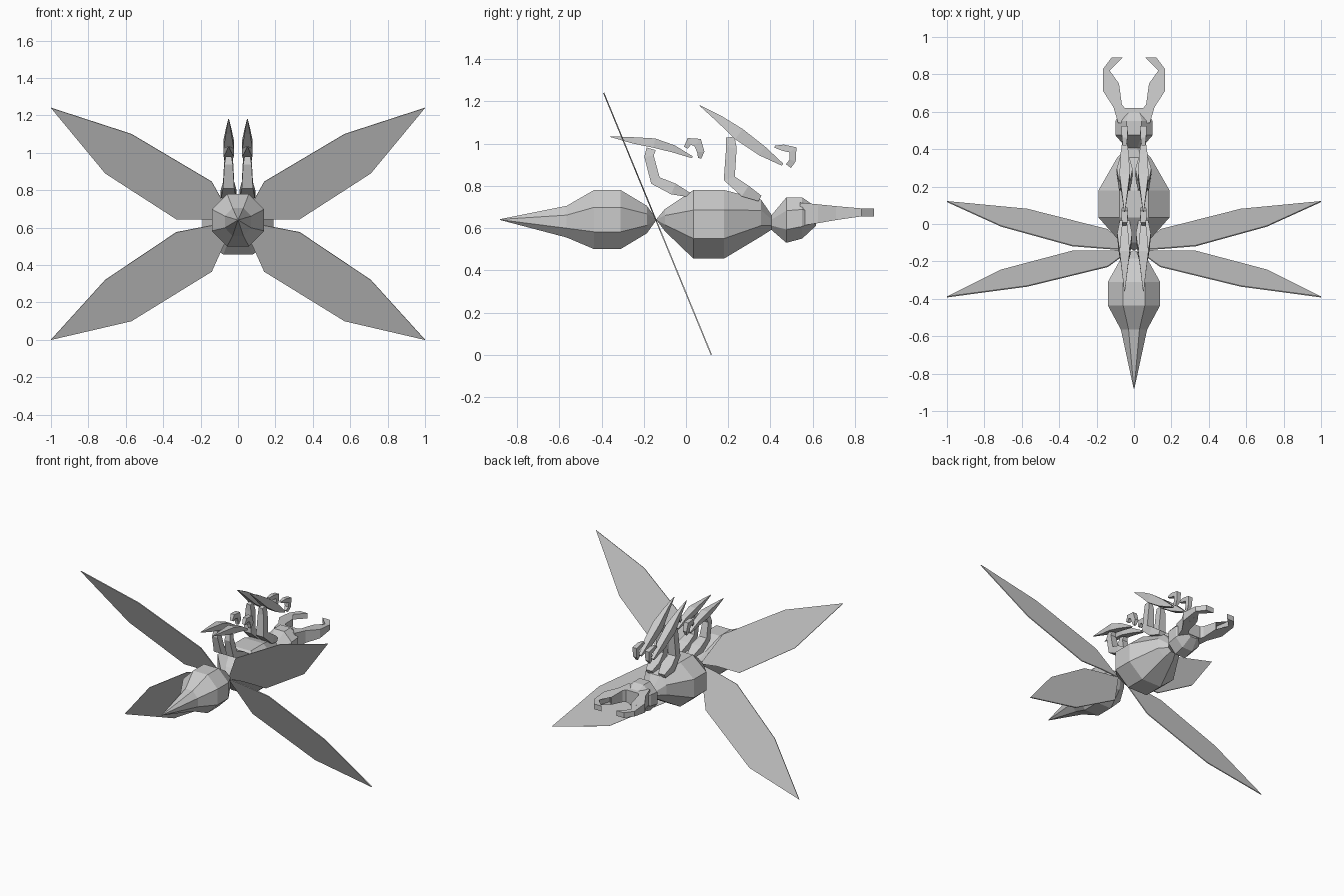
import bpy, bmesh, math
from mathutils import Vector


def finish(name, bm, mirror=False):
    bmesh.ops.recalc_face_normals(bm, faces=bm.faces)
    me = bpy.data.meshes.new(name)
    bm.to_mesh(me)
    bm.free()
    ob = bpy.data.objects.new(name, me)
    bpy.context.collection.objects.link(ob)
    if mirror:
        ob.modifiers.new("mirror", "MIRROR").use_mirror_merge = False
    return ob


def bridge(bm, rings):
    """Skin a list of equal-length point rings and cap both ends."""
    vs = [[bm.verts.new(p) for p in r] for r in rings]
    n = len(vs[0])
    for a, b in zip(vs, vs[1:]):
        for i in range(n):
            j = (i + 1) % n
            bm.faces.new((a[i], a[j], b[j], b[i]))
    bm.faces.new(vs[0])
    bm.faces.new(vs[-1])


def body(name, stations):
    """Octagonal body along y; station = y, bottom z, top z, half width."""
    bm = bmesh.new()
    rings = []
    for y, z0, z1, w in stations:
        ring = []
        for k in range(8):
            a = math.radians(22.5 + 45 * k)
            ring.append((w * math.cos(a) / 0.924, y,
                         (z0 + z1) / 2 + (z1 - z0) / 2 * math.sin(a) / 0.924))
        rings.append(ring)
    bridge(bm, rings)
    finish(name, bm)


def limb(name, path, x=0.05):
    """Square tube in a yz plane; path point = y, z, thickness, width."""
    bm = bmesh.new()
    pts = [Vector((0, p[0], p[1])) for p in path]
    rings = []
    for i, (y, z, t, w) in enumerate(path):
        d = pts[min(i + 1, len(pts) - 1)] - pts[max(i - 1, 0)]
        n = Vector((0, -d.z, d.y)).normalized() * t / 2
        c = pts[i] + Vector((x, 0, 0))
        s = Vector((w / 2, 0, 0))
        rings.append([c + n + s, c + n - s, c - n - s, c - n + s])
    bridge(bm, rings)
    finish(name, bm, True)


# body sections
body("abdomen", [(-0.88, 0.638, 0.642, 0.002), (-0.565, 0.555, 0.705, 0.07),
                 (-0.435, 0.50, 0.78, 0.14), (-0.31, 0.50, 0.78, 0.14),
                 (-0.185, 0.575, 0.705, 0.07), (-0.14, 0.638, 0.642, 0.004)])
body("thorax", [(-0.14, 0.638, 0.642, 0.004), (-0.10, 0.585, 0.69, 0.07),
                (0.035, 0.455, 0.78, 0.19), (0.18, 0.455, 0.78, 0.19),
                (0.355, 0.56, 0.735, 0.09), (0.41, 0.595, 0.655, 0.035)])
body("head", [(0.40, 0.595, 0.655, 0.035), (0.475, 0.53, 0.745, 0.10),
              (0.55, 0.55, 0.745, 0.10), (0.615, 0.61, 0.70, 0.06)])

# jaws: flat outlines that thin toward the tip
jaw = [(0, 0.54), (0.085, 0.54), (0.11, 0.625), (0.165, 0.71), (0.165, 0.83),
       (0.12, 0.89), (0.06, 0.89), (0.13, 0.82), (0.125, 0.70), (0.08, 0.75),
       (0.065, 0.64), (0.05, 0.62), (0, 0.62)]
bm = bmesh.new()
top, low = [], []
for x, y in jaw:
    f = min(1, max(0, (y - 0.55) / 0.26))
    top.append((x, y, 0.72 - 0.027 * f))
    low.append((x, y, 0.61 + 0.045 * f))
bridge(bm, [low, top])
bmesh.ops.triangulate(bm, faces=[f for f in bm.faces if len(f.verts) > 4])
finish("jaws", bm, True)

# wings: four leaves in one tilted plane
lower = [(0.02, 0.63), (0.14, 0.365), (0.57, 0.10), (1.0, 0.0),
         (0.71, 0.32), (0.33, 0.575), (0.15, 0.61)]
upper = [(0.02, 0.63), (0.14, 0.845), (0.57, 1.10), (1.0, 1.24),
         (0.71, 0.89), (0.33, 0.645), (0.15, 0.645)]
for name, outline in (("lower_wing", lower), ("upper_wing", upper)):
    bm = bmesh.new()
    bm.faces.new([bm.verts.new((x, -0.135 - 0.411 * (z - 0.62), z))
                  for x, z in outline])
    ob = finish(name, bm, True)
    sol = ob.modifiers.new("thickness", "SOLIDIFY")
    sol.thickness = 0.006
    sol.offset = 0

# front legs
limb("front_thigh", [(0.35, 0.74, 0.03, 0.05), (0.28, 0.775, 0.06, 0.085),
                     (0.205, 0.835, 0.055, 0.06), (0.215, 0.98, 0.05, 0.045),
                     (0.21, 1.03, 0.04, 0.03)])
limb("front_blade", [(0.065, 1.18, 0.003, 0.004), (0.16, 1.115, 0.035, 0.03),
                     (0.25, 1.045, 0.06, 0.055), (0.36, 0.965, 0.05, 0.045),
                     (0.457, 0.90, 0.012, 0.02)])
limb("front_claw", [(0.42, 0.985, 0.01, 0.02), (0.46, 0.98, 0.03, 0.03),
                    (0.507, 0.97, 0.04, 0.035), (0.505, 0.92, 0.03, 0.03),
                    (0.485, 0.893, 0.03, 0.015)])

# rear legs
limb("rear_thigh", [(0.02, 0.755, 0.02, 0.05), (-0.06, 0.785, 0.055, 0.08),
                    (-0.145, 0.825, 0.05, 0.06), (-0.175, 0.94, 0.045, 0.045),
                    (-0.165, 0.975, 0.045, 0.03)])
limb("rear_blade", [(-0.36, 1.033, 0.003, 0.004), (-0.25, 1.015, 0.03, 0.03),
                    (-0.15, 1.002, 0.045, 0.055), (-0.06, 0.975, 0.035, 0.04),
                    (0.03, 0.935, 0.01, 0.02)])
limb("rear_claw", [(0.0, 0.98, 0.02, 0.02), (0.015, 1.01, 0.035, 0.03),
                   (0.055, 1.005, 0.045, 0.035), (0.07, 0.96, 0.035, 0.03),
                   (0.065, 0.93, 0.015, 0.015)])
